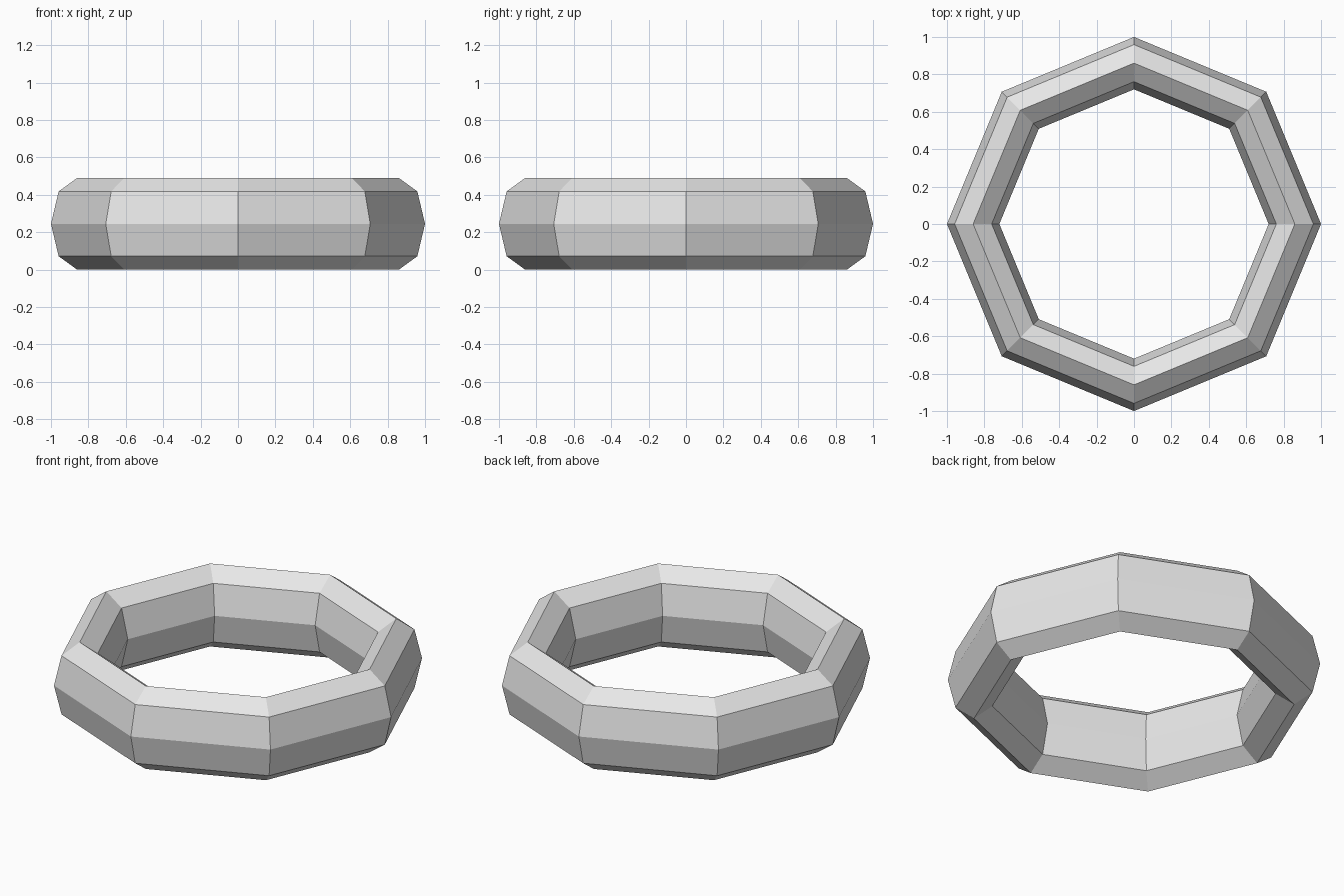
import bpy

# Remove the default cube
cube = bpy.data.objects.get("Cube")
if cube:
    bpy.data.objects.remove(cube, do_unlink=True)

SIDES = 8
RING_RADIUS = 0.86
TUBE_HALF_WIDTH = 0.14
TUBE_HALF_HEIGHT = 0.245

# Plain grey
grey = bpy.data.materials.new("light_grey")
grey.use_nodes = True
colour = (0.8, 0.8, 0.8, 1)
grey.diffuse_color = colour
grey.node_tree.nodes["Principled BSDF"].inputs["Base Color"].default_value = colour

# Eight-sided ring with a tall eight-sided cross-section
bpy.ops.mesh.primitive_torus_add(
    major_segments=SIDES, minor_segments=SIDES,
    major_radius=RING_RADIUS, minor_radius=TUBE_HALF_WIDTH,
    location=(0, 0, TUBE_HALF_HEIGHT))
ring = bpy.context.object
ring.name = ring.data.name = "octagonal_ring"
ring.scale.z = TUBE_HALF_HEIGHT / TUBE_HALF_WIDTH
bpy.ops.object.transform_apply(location=False, rotation=False, scale=True)
bpy.ops.object.shade_flat()
ring.data.materials.append(grey)
